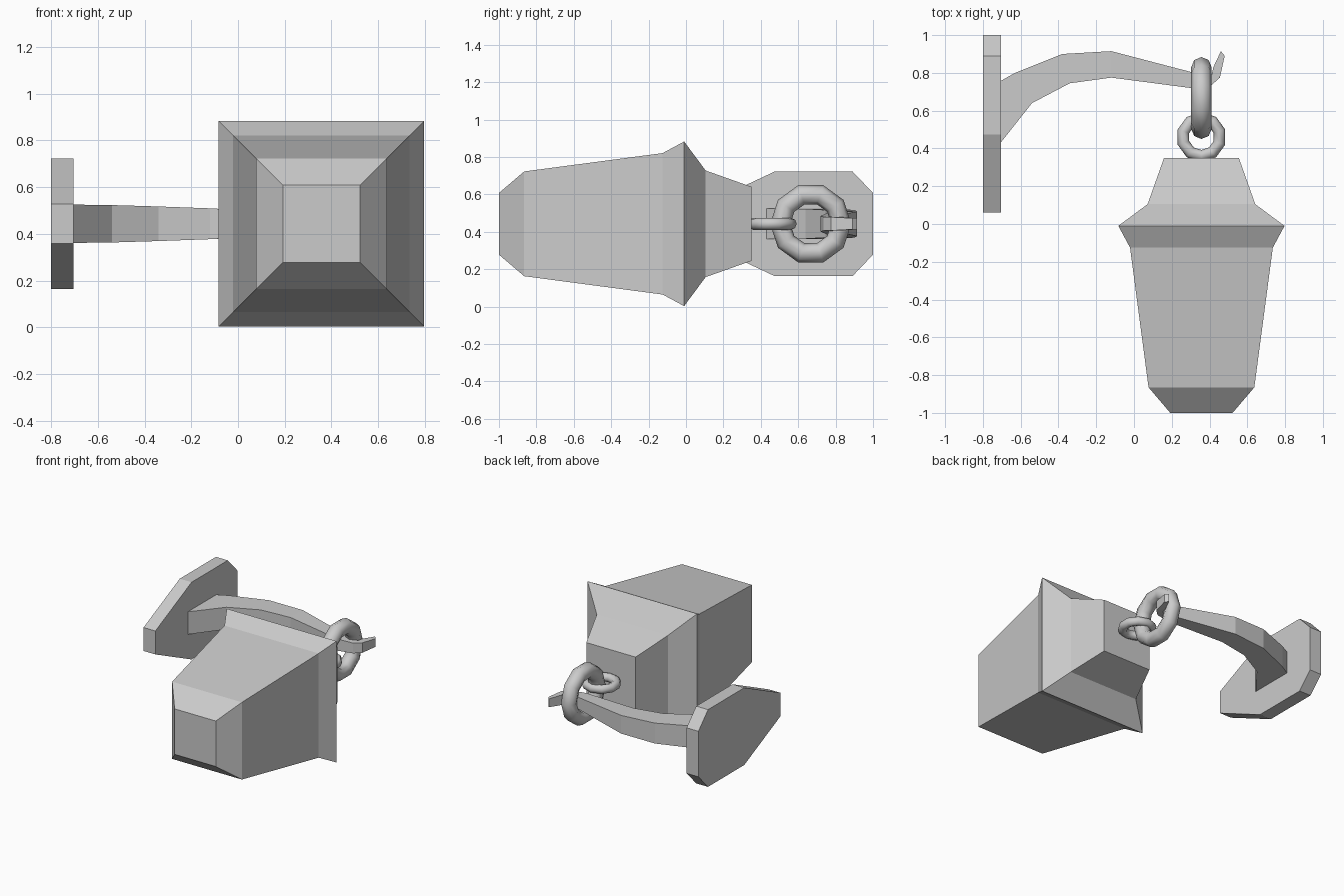
import bpy, bmesh, math

if "Cube" in bpy.data.objects:
    bpy.data.objects.remove(bpy.data.objects["Cube"])

CX, CZ = 0.357, 0.443

grey = bpy.data.materials.new("grey metal")
grey.use_nodes = True
colour = (0.6, 0.6, 0.6, 1)
grey.diffuse_color = colour
grey.node_tree.nodes["Principled BSDF"].inputs["Base Color"].default_value = colour


def loft(name, rings):
    """Join closed rings of points in order and cap both ends."""
    bm = bmesh.new()
    loops = [[bm.verts.new(p) for p in ring] for ring in rings]
    n = len(loops[0])
    for a, b in zip(loops, loops[1:]):
        for i in range(n):
            j = (i + 1) % n
            bm.faces.new((a[i], a[j], b[j], b[i]))
    bm.faces.new(loops[0])
    bm.faces.new(loops[-1])
    bmesh.ops.recalc_face_normals(bm, faces=bm.faces)
    mesh = bpy.data.meshes.new(name)
    bm.to_mesh(mesh)
    bm.free()
    obj = bpy.data.objects.new(name, mesh)
    bpy.context.collection.objects.link(obj)
    mesh.materials.append(grey)
    return obj


def chain_ring(name, y, major, minor, rotation, turn):
    bpy.ops.mesh.primitive_torus_add(
        major_segments=10, minor_segments=8, major_radius=major,
        minor_radius=minor, location=(CX, y, CZ), rotation=rotation)
    obj = bpy.context.object
    obj.name = name
    # turn the ring about its own axis so its flats line up
    for v in obj.data.vertices:
        x, w = v.co.x, v.co.y
        v.co.x = x * math.cos(turn) - w * math.sin(turn)
        v.co.y = x * math.sin(turn) + w * math.cos(turn)
    obj.data.materials.append(grey)
    bpy.ops.object.shade_smooth()


# Lantern body: square sections along y
sections = [(-1, 0.165), (-0.865, 0.28), (-0.125, 0.378),
            (-0.01, 0.44), (0.105, 0.285), (0.35, 0.198)]
loft("lantern_body", [
    [(CX + sx * h, y, CZ + sz * h) for sx, sz in ((-1, -1), (1, -1), (1, 1), (-1, 1))]
    for y, h in sections])

# Wall plate: long octagon, mirrored about its mid height
half = [(0.06, 0.085), (0.475, 0.28), (0.89, 0.28), (1.0, 0.165)]
outline = half + [(y, -z) for y, z in reversed(half)]
loft("wall_plate", [[(x, y, CZ + z) for y, z in outline] for x in (-0.8, -0.705)])

# Curved arm: upper point, lower point, half width
arm = [((-0.71, 0.755), (-0.71, 0.425), 0.082),
       ((-0.63, 0.80), (-0.54, 0.64), 0.08),
       ((-0.38, 0.90), (-0.34, 0.745), 0.074),
       ((-0.12, 0.915), (-0.12, 0.775), 0.066),
       ((0.32, 0.80), (0.30, 0.72), 0.042),
       ((0.41, 0.785), (0.41, 0.735), 0.037),
       ((0.42, 0.83), (0.455, 0.775), 0.036),
       ((0.46, 0.915), (0.48, 0.89), 0.03)]
loft("hook_arm", [
    [(*a, CZ - w), (*b, CZ - w), (*b, CZ + w), (*a, CZ + w)] for a, b, w in arm])

# Chain rings
chain_ring("large_ring", 0.667, 0.163, 0.054, (0, math.pi / 2, 0), math.pi / 2)
chain_ring("small_ring", 0.46, 0.1, 0.032, (0, 0, 0), math.pi / 2)
